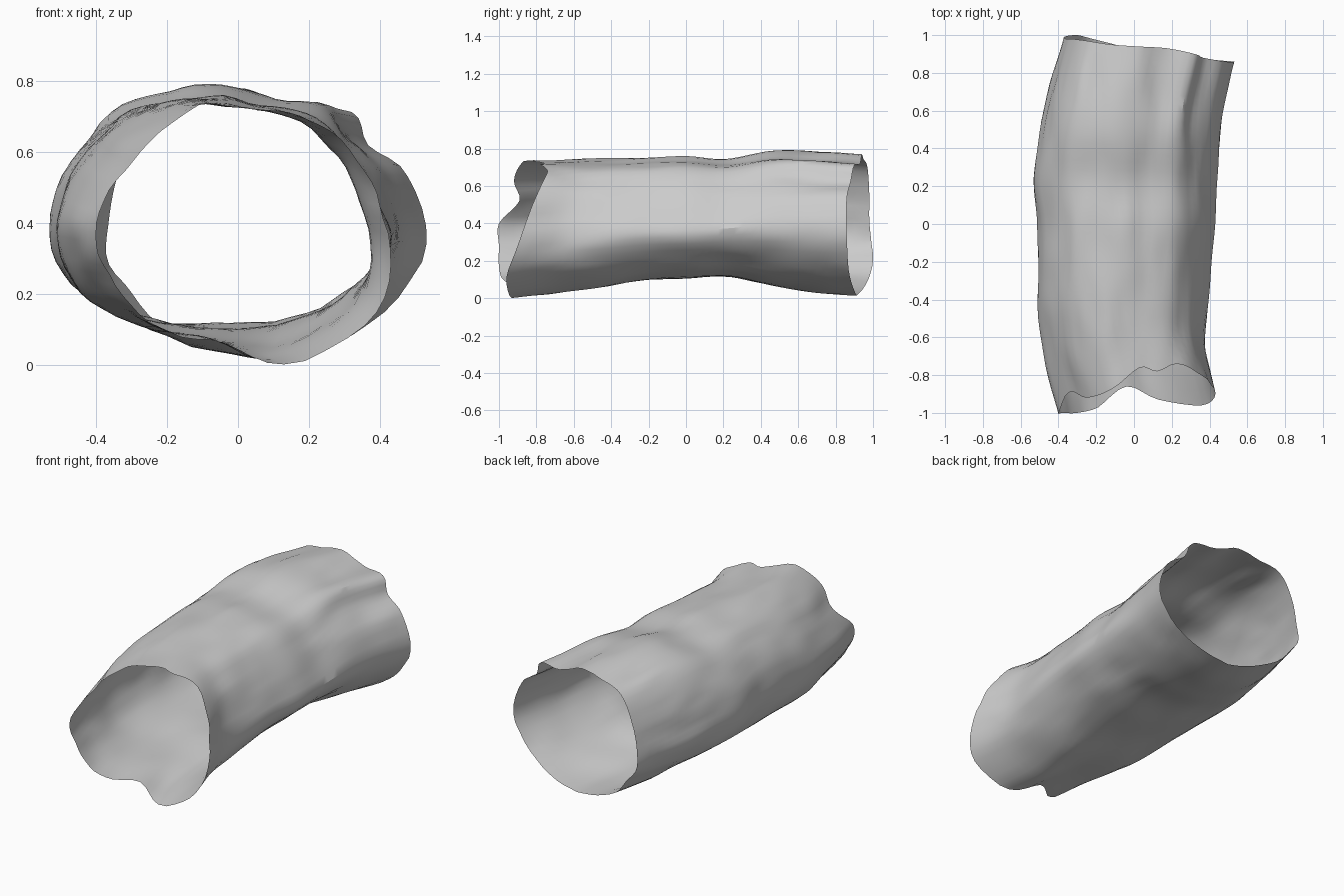
import bpy
import bmesh
from mathutils import Vector, noise

cube = bpy.data.objects.get("Cube")
if cube:
    bpy.data.objects.remove(cube, do_unlink=True)

# Cross-sections, anticlockwise from the right-hand crease: x, y, z
FRONT_RIM = [
    (.43, -.9, .28), (.4, -.84, .45), (.34, -.79, .57), (.23, -.74, .68),
    (.12, -.78, .71), (.03, -.76, .72), (-.11, -.87, .73), (-.25, -.92, .63),
    (-.34, -.89, .52), (-.4, -1, .4), (-.38, -1, .28), (-.3, -1, .17),
    (-.19, -.97, .09), (-.04, -.86, .06), (.13, -.93, 0), (.36, -.96, .11)]
WAIST = [
    (.43, 0, .32), (.38, 0, .47), (.31, 0, .6), (.22, 0, .69),
    (.1, 0, .72), (-.04, 0, .75), (-.17, 0, .74), (-.3, 0, .71),
    (-.42, 0, .61), (-.5, 0, .46), (-.5, 0, .31), (-.42, 0, .18),
    (-.26, 0, .12), (-.06, 0, .1), (.16, 0, .12), (.3, 0, .19)]
BACK_RIM = [
    (.53, .86, .34), (.48, .86, .53), (.37, .88, .62), (.32, .9, .71),
    (.18, .93, .72), (.02, .94, .77), (-.12, .95, .74), (-.25, .97, .7),
    (-.33, .98, .56), (-.36, .98, .42), (-.37, .99, .31), (-.3, 1, .2),
    (-.18, .97, .09), (.03, .92, .02), (.22, .9, .04), (.41, .87, .15)]

# Left, right, bottom and top limits of the evenly spaced inner rings
LIMITS = [
    (-.46, .38, .03, .735), (-.5, .39, .06, .74), (-.5, .405, .1, .75),
    (-.5, .43, .105, .755),
    (-.525, .435, .112, .745), (-.49, .45, .07, .79), (-.44, .48, .035, .785)]


def fit(value, low, high, new_low, new_high):
    return new_low + (value - low) / (high - low) * (new_high - new_low)


def inner_ring(step, limits):
    """Blend the waist towards the nearer rim and fit it to its limits."""
    rim = FRONT_RIM if step < 0 else BACK_RIM
    share = abs(step) / 4
    blend = share * share * (3 - 2 * share)
    ring = [Vector(a).lerp(Vector(b), blend) for a, b in zip(WAIST, rim)]
    xs, zs = [p.x for p in ring], [p.z for p in ring]
    left, right, bottom, top = limits
    return [Vector((fit(p.x, min(xs), max(xs), left, right),
                    b[1] * share,
                    fit(p.z, min(zs), max(zs), bottom, top)))
            for p, b in zip(ring, rim)]


def spline(points, cuts, closed):
    """Pass a smooth curve through the points."""
    count = len(points)

    def pick(i):
        return points[i % count] if closed else points[max(0, min(i, count - 1))]

    result = []
    for i in range(count if closed else count - 1):
        a, b, c, d = (pick(i + k) for k in (-1, 0, 1, 2))
        for j in range(cuts):
            t = j / cuts
            result.append(b + (c - a) * t / 2
                          + (a - b * 2.5 + c * 2 - d / 2) * t ** 2
                          + (b * 3 - a - c * 3 + d) / 2 * t ** 3)
    return result if closed else result + [points[-1]]


def ripple(p):
    """Shallow lengthwise wrinkles."""
    amount = noise.noise(Vector((p.x * 12, p.y * 4, p.z * 12))) * .009
    outward = Vector((p.x, 0, p.z - .39)).normalized()
    q = p + outward * amount
    q.z = max(q.z, 0)
    return q


# Loft the wrinkled open sleeve through all rings
rings = [[Vector(p) for p in FRONT_RIM]]
rings += [inner_ring(i - 3, limits) for i, limits in enumerate(LIMITS)]
rings += [[Vector(p) for p in BACK_RIM]]
columns = [spline(list(column), 5, False) for column in zip(*rings)]
loops = [spline(list(row), 4, True) for row in zip(*columns)]

bm = bmesh.new()
grid = [[bm.verts.new(ripple(p)) for p in loop] for loop in loops]
for near, far in zip(grid, grid[1:]):
    for i in range(len(near)):
        k = i - 1
        bm.faces.new((near[k], near[i], far[i], far[k]))
mesh = bpy.data.meshes.new("sleeve")
bm.to_mesh(mesh)
bm.free()
sleeve = bpy.data.objects.new("sleeve", mesh)
bpy.context.collection.objects.link(sleeve)

# Plain pale grey
grey = bpy.data.materials.new("pale_grey")
grey.use_nodes = True
colour = (.6, .6, .6, 1)
grey.diffuse_color = colour
grey.node_tree.nodes["Principled BSDF"].inputs["Base Color"].default_value = colour
mesh.materials.append(grey)

bpy.context.view_layer.objects.active = sleeve
sleeve.select_set(True)
bpy.ops.object.shade_smooth_by_angle()
